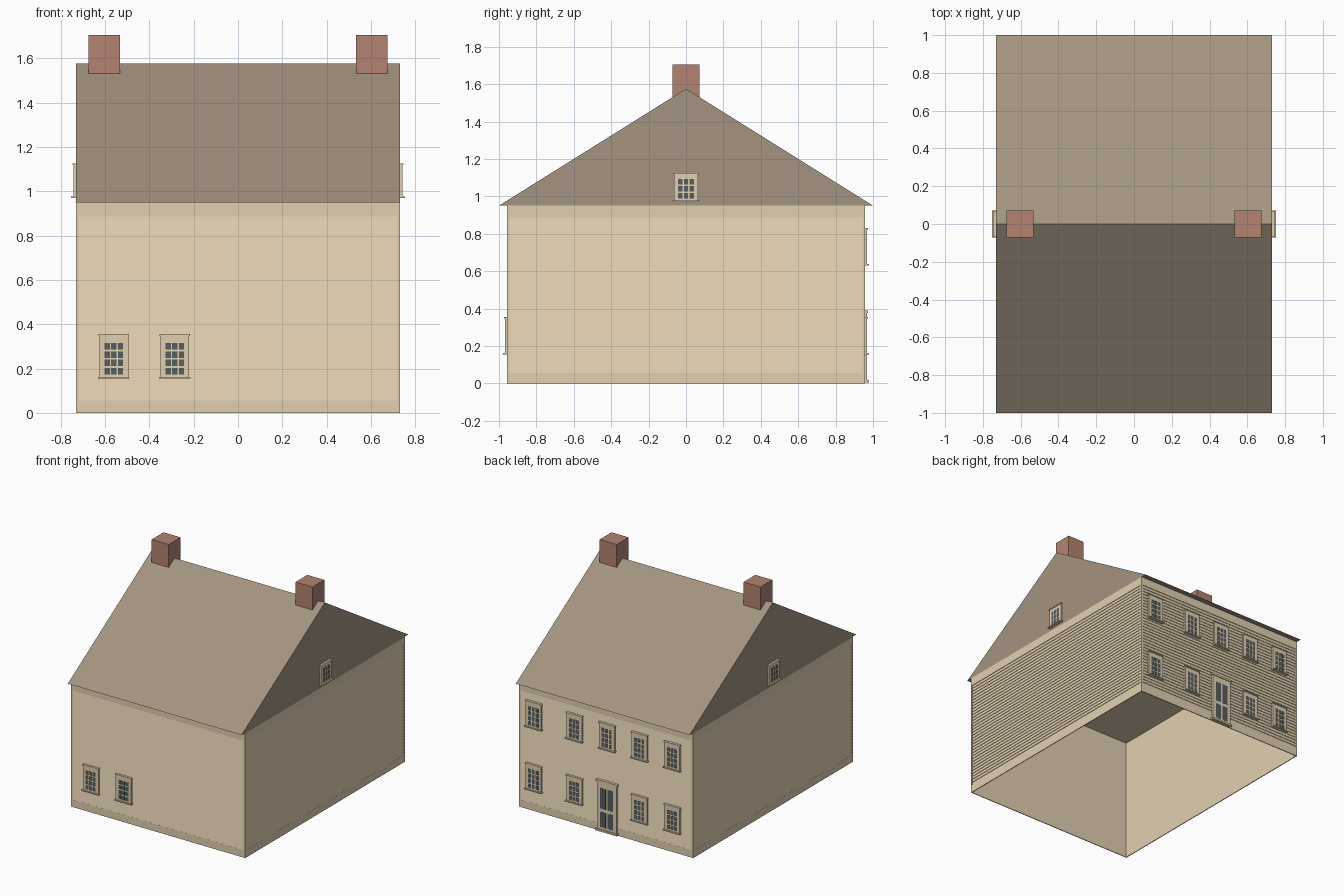
import bpy, bmesh
from mathutils import Vector

if "Cube" in bpy.data.objects:
    bpy.data.objects.remove(bpy.data.objects["Cube"], do_unlink=True)


def material(name, srgb):
    lin = [((c + 0.055) / 1.055) ** 2.4 for c in srgb] + [1]
    m = bpy.data.materials.new(name)
    m.use_nodes = True
    m.diffuse_color = lin
    m.node_tree.nodes["Principled BSDF"].inputs["Base Color"].default_value = lin
    return m


CREAM = material("cream paint", (0.885, 0.815, 0.695))
ROOF = material("roof brown", (0.64, 0.58, 0.505))
BRICK = material("chimney brick", (0.705, 0.515, 0.445))
GLASS = material("dark glass", (0.34, 0.365, 0.365))

HX, HY, WALL_H = 0.731, 0.957, 0.95
ROOF_X, EAVE_Y, RIDGE_Z = 0.73, 1.0, 1.575
BOARD = 0.006
SIDING_LOW, SIDING_HIGH, ROWS = 0.056, 0.886, 34

# Each wall: outward normal, sideways direction, distance from the centre, half width
WALLS = {
    "front": (Vector((0, -1, 0)), Vector((1, 0, 0)), HY, HX),
    "back": (Vector((0, 1, 0)), Vector((1, 0, 0)), HY, HX),
    "right": (Vector((1, 0, 0)), Vector((0, 1, 0)), HX, HY),
    "left": (Vector((-1, 0, 0)), Vector((0, 1, 0)), HX, HY),
}


def finish(name, bm, mat):
    bmesh.ops.recalc_face_normals(bm, faces=bm.faces)
    mesh = bpy.data.meshes.new(name)
    bm.to_mesh(mesh)
    bm.free()
    mesh.materials.append(mat)
    obj = bpy.data.objects.new(name, mesh)
    bpy.context.collection.objects.link(obj)
    return obj


def add_box(bm, lo, hi):
    verts = bmesh.ops.create_cube(bm, size=1)["verts"]
    for v in verts:
        v.co = Vector([a + (b - a) * (c + 0.5) for a, b, c in zip(lo, hi, v.co)])


def prism(name, profile, sweep, mat):
    """Closed solid swept from a flat profile."""
    bm = bmesh.new()
    end = bm.faces.new([bm.verts.new(p) for p in profile])
    geom = bmesh.ops.extrude_face_region(bm, geom=[end], use_keep_orig=True)["geom"]
    bmesh.ops.translate(bm, vec=sweep, verts=[g for g in geom if isinstance(g, bmesh.types.BMVert)])
    return finish(name, bm, mat)


def wall_boxes(name, wall, boxes, mat):
    """Boxes given as (side centre, width, z low, z high, inner depth, outer depth) on a wall."""
    out, side, dist, _ = WALLS[wall]
    bm = bmesh.new()
    for u, w, z0, z1, d0, d1 in boxes:
        a = side * (u - w / 2) + out * (dist + d0) + Vector((0, 0, z0))
        b = side * (u + w / 2) + out * (dist + d1) + Vector((0, 0, z1))
        add_box(bm, a, b)
    return finish(name, bm, mat)


# Hollow wall shell with a ceiling, open underneath
bm = bmesh.new()
add_box(bm, (BOARD - HX, BOARD - HY, 0), (HX - BOARD, HY - BOARD, WALL_H - 0.002))
bm.normal_update()
bmesh.ops.delete(bm, geom=[f for f in bm.faces if f.normal.z < -0.5], context="FACES")
finish("wall_shell", bm, CREAM)

# Lapped siding framed by corner, base and eave boards
for wall, (out, side, dist, half) in WALLS.items():
    edge = 0.014
    wall_boxes(wall + "_edge_boards", wall, [
        (0, 2 * half, 0, SIDING_LOW, -BOARD, 0),
        (0, 2 * half, SIDING_HIGH, WALL_H, -BOARD, 0),
        (half - edge / 2, edge, SIDING_LOW, SIDING_HIGH, -BOARD, 0),
        (edge / 2 - half, edge, SIDING_LOW, SIDING_HIGH, -BOARD, 0),
    ], CREAM)
    step = (SIDING_HIGH - SIDING_LOW) / ROWS
    section = [(-BOARD, SIDING_LOW)]
    for i in range(ROWS):
        z = SIDING_LOW + i * step
        section += [(-0.0005, z), (-0.0045, z + step)]
    section.append((-BOARD, SIDING_HIGH))
    start = side * (edge - half)
    prism(wall + "_siding", [start + out * (dist + d) + Vector((0, 0, z)) for d, z in section],
          side * 2 * (half - edge), CREAM)

# Closed gable roof
gable = [(-EAVE_Y, WALL_H), (EAVE_Y, WALL_H), (0, RIDGE_Z)]
prism("roof", [(-ROOF_X, y, z) for y, z in gable], (2 * ROOF_X, 0, 0), ROOF)

# Chimneys at both ends of the ridge
for name, x in (("left_chimney", 0.604), ("right_chimney", -0.604)):
    bm = bmesh.new()
    add_box(bm, (x - 0.071, -0.071, 1.53), (x + 0.071, 0.071, 1.705))
    finish(name, bm, BRICK)


def window(name, wall, u, z, height, rows):
    """Framed window with sill, cap and a grid of panes; z is the underside of the sill."""
    top = z + height
    wall_boxes(name + "_frame", wall, [
        (u, 0.13, z, top, -BOARD, 0.011),
        (u, 0.142, z, z + 0.007, -BOARD, 0.022),
        (u, 0.138, top - 0.008, top, -BOARD, 0.015),
    ], CREAM)
    pitch_u, pitch_z = 0.03, 0.0375
    panes = []
    for r in range(rows):
        z0 = z + 0.018 + r * pitch_z
        for c in (-1, 0, 1):
            panes.append((u + c * pitch_u, 0.024, z0, z0 + 0.03, 0.011, 0.012))
    wall_boxes(name + "_panes", wall, panes, GLASS)


# Windows
for i, u in enumerate((-0.56, -0.285)):
    window(f"front_window_{i + 1}", "front", u, 0.155, 0.2, 4)
for i, u in enumerate((-0.56, -0.285, -0.012, 0.263, 0.605)):
    window(f"back_upper_window_{i + 1}", "back", u, 0.63, 0.2, 4)
    if i != 2:
        window(f"back_lower_window_{i + 1}", "back", u, 0.155, 0.2, 4)
for wall in ("left", "right"):
    window(wall + "_gable_window", wall, 0, 0.97, 0.155, 3)

# Back door: surround, lintel, step and four glazed panels
DU = -0.012
wall_boxes("door_surround", "back", [
    (DU, 0.165, 0.005, 0.385, -BOARD, 0.011),
    (DU, 0.18, 0.375, 0.39, -BOARD, 0.016),
    (DU, 0.18, 0.005, 0.018, -BOARD, 0.022),
], CREAM)
wall_boxes("door_panels", "back", [
    (DU + s * 0.031, 0.046, z0, z1, 0.011, 0.012)
    for s in (-1, 1) for z0, z1 in ((0.035, 0.15), (0.175, 0.33))
], GLASS)
